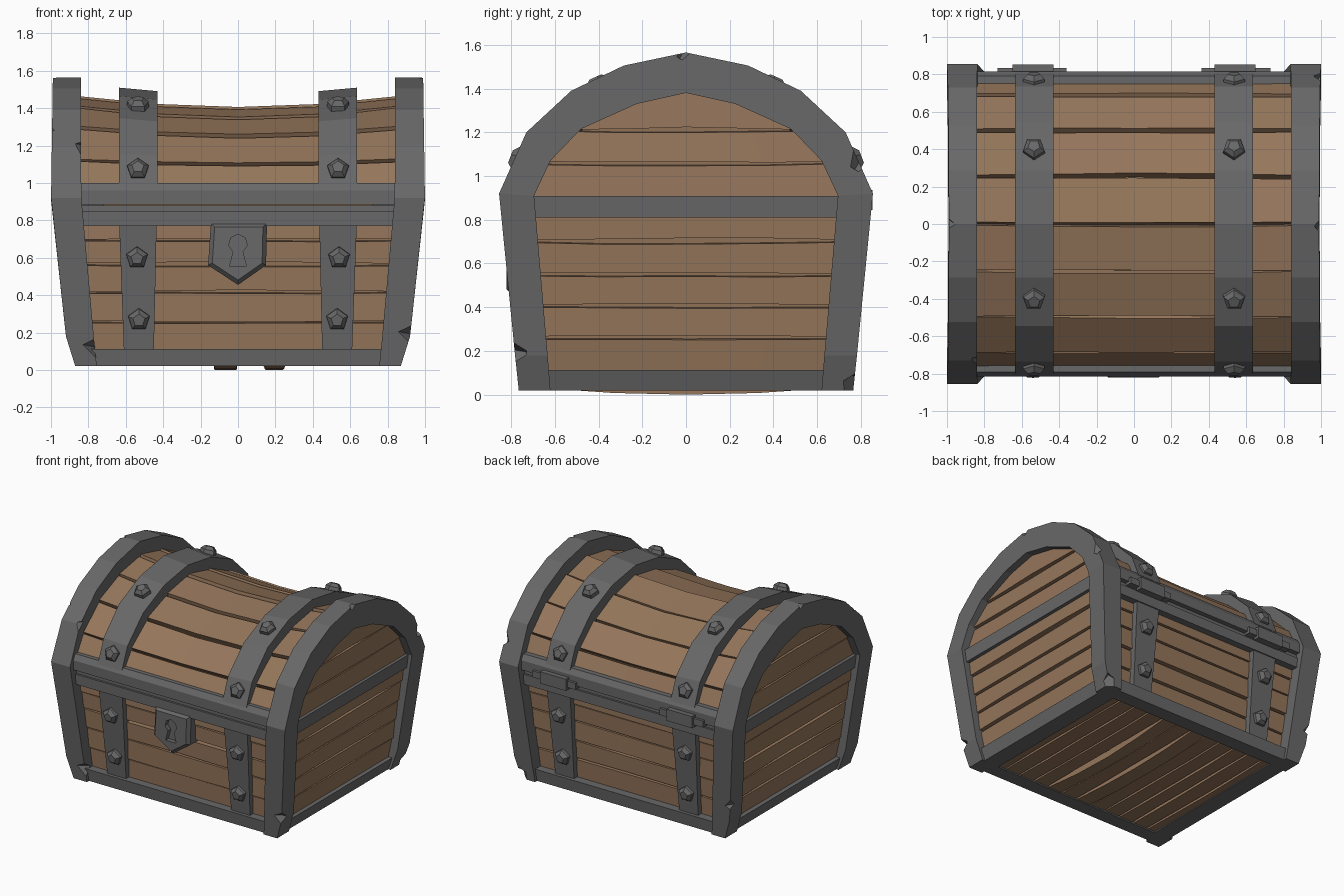
import bpy, bmesh, math, random
from mathutils import Vector as V, Matrix

if "Cube" in bpy.data.objects:
    bpy.data.objects.remove(bpy.data.objects["Cube"])

random.seed(4)


def material(name, rgb):
    m = bpy.data.materials.new(name)
    m.diffuse_color = (*rgb, 1)
    m.use_nodes = True
    m.node_tree.nodes["Principled BSDF"].inputs["Base Color"].default_value = m.diffuse_color
    return m


WOOD = material("brown wood", (0.30, 0.18, 0.104))
IRON = material("grey iron", (0.138, 0.138, 0.138))


def finish(name, bm, mat):
    bmesh.ops.recalc_face_normals(bm, faces=bm.faces)
    me = bpy.data.meshes.new(name)
    bm.to_mesh(me)
    bm.free()
    me.materials.append(mat)
    ob = bpy.data.objects.new(name, me)
    bpy.context.collection.objects.link(ob)
    return ob


def loft(bm, rings):
    """Skin a row of equal point rings and cap both ends."""
    vs = [[bm.verts.new(p) for p in r] for r in rings]
    n = len(vs[0])
    for a, b in zip(vs, vs[1:]):
        for i in range(n):
            j = (i + 1) % n
            bm.faces.new((a[i], a[j], b[j], b[i]))
    bm.faces.new(vs[0])
    bm.faces.new(vs[-1][::-1])


def interp(table, z):
    if z <= table[0][0]:
        return table[0][1]
    for (z0, a), (z1, b) in zip(table, table[1:]):
        if z <= z1:
            return a + (b - a) * (z - z0) / (z1 - z0)
    return table[-1][1]


def arch(half):
    """Mirror half a (y, z) arch, given from foot to crown."""
    return [(-y, z) for y, z in half] + [(y, z) for y, z in half[-2::-1]]


def xo(z): return interp([(.02, .87), (.18, .92), (.88, 1.0), (1.56, .99)], z)
def xi(z): return interp([(.02, .755), (.11, .765), (.95, .84)], z)
def yo(z): return interp([(.02, .765), (.9, .855)], z)


def sag(p):
    """The lid dips towards the middle of its length."""
    k = max(0, 1 - (p.x / .84) ** 2) * min(1, max(0, (p.z - 1) / .4))
    return V((p.x, p.y, p.z - .06 * k))


def plank(bm, p0, p1, q0, q1, n, warp=lambda p: p, tilt=.012, bulge=0, thick=.05):
    """Rough board: lower edge p0-p1, upper edge q0-q1, outward normal n."""
    p0, p1, q0, q1 = map(V, (p0, p1, q0, q1))
    n = V(n).normalized()
    bow_p, bow_q = random.uniform(-.004, .012), random.uniform(-.004, .012)
    t_out = random.uniform(.3, 1) * tilt
    rings = []
    for i in range(5):
        t = i / 4
        p, q = p0.lerp(p1, t), q0.lerp(q1, t)
        up = (q - p).normalized()
        c = 4 * t * (1 - t)
        p = p + up * (.006 + bow_p * c + random.uniform(-.003, .003)) + n * bulge * c
        q = q - up * (.006 + bow_q * c + random.uniform(-.003, .003)) + n * bulge * c
        rings.append([warp(v) for v in (p - n * thick, p + n * t_out, q, q - n * thick)])
    loft(bm, rings)


def box(bm, x0, x1, y0, y1, z0, z1):
    loft(bm, [[(x, y0, z0), (x, y1, z0), (x, y1, z1), (x, y0, z1)] for x in (x0, x1)])


# solid core behind the boards
bm = bmesh.new()
core = arch([(.63, .06), (.70, .9), (.64, 1.08), (.45, 1.23), (.22, 1.32), (0, 1.34)])
loft(bm, [[(s * (xo(z) - .09), y, z) for y, z in core] for s in (-1, 1)])
finish("inner_core", bm, WOOD)

# front and back boards
bm = bmesh.new()
levels = [.1, .255, .415, .565, .695, .79]
for s in (-1, 1):
    for a, b in zip(levels, levels[1:]):
        ya, yb = s * (yo(a) - .095), s * (yo(b) - .095)
        wa, wb = xi(a) + .04, xi(b) + .04
        plank(bm, (-wa, ya, a), (wa, ya, a), (-wb, yb, b), (wb, yb, b), (0, s, -.1))
finish("body_boards", bm, WOOD)

# end boards, narrowing under the arch
bm = bmesh.new()
half_w = [(.02, .69), (.9, .77), (1.13, .675), (1.3, .5), (1.42, .25), (1.47, .1)]
levels = [.1, .258, .405, .55, .70, .86, 1.06, 1.21, 1.43]
for s in (-1, 1):
    for a, b in zip(levels, levels[1:]):
        wa, wb = interp(half_w, a), interp(half_w, b)
        xa, xb = s * (xo(a) - .06), s * (xo(b) - .06)
        plank(bm, (xa, -wa, a), (xa, wa, a), (xb, -wb, b), (xb, wb, b), (s, 0, -.1))
finish("end_boards", bm, WOOD)

# curved lid boards
bm = bmesh.new()
lid = arch([(.775, .95), (.685, 1.12), (.495, 1.29), (.25, 1.405), (0, 1.455)])
for (ya, za), (yb, zb) in zip(lid, lid[1:]):
    n = (0, -(zb - za), yb - ya)
    plank(bm, (-.87, ya, za), (.87, ya, za), (-.87, yb, zb), (.87, yb, zb), n, sag, .014)
finish("lid_boards", bm, WOOD)

# floor boards running front to back
bm = bmesh.new()
for i in range(12):
    a, b = -.78 + i * .13, -.65 + i * .13
    plank(bm, (a, -.66, .03), (a, .66, .03), (b, -.66, .03), (b, .66, .03), (0, 0, -1),
          tilt=0, bulge=.03 if i in (5, 7) else .004)
finish("floor_boards", bm, WOOD)

# arched iron end frames
bm = bmesh.new()
outer = arch([(.765, .02), (.782, .18), (.855, .92), (.73, 1.2), (.525, 1.39), (.285, 1.505), (0, 1.565)])
inner = arch([(.62, .02), (.633, .18), (.695, .91), (.62, 1.07), (.48, 1.215), (.225, 1.33), (0, 1.38)])
for s in (-1, 1):
    loft(bm, [[(s * xo(a[1]), *a), (s * xi(a[1]), *a), (s * xi(b[1]), *b), (s * xo(b[1]), *b)]
              for a, b in zip(outer, inner)])
frames = finish("end_frames", bm, IRON)

# chips knocked out of the frames
bm = bmesh.new()
for loc in ((-.82, -.76, 1.2), (-.755, -.79, .12), (.93, -.80, .19), (-1.02, 0, 1.59), (1.02, 0, 1.59),
            (.88, .78, .04), (1.02, .80, 1.08), (-.95, .82, .3), (-1.02, -.66, 1.33)):
    rot = Matrix.Rotation(.7, 4, 'X') @ Matrix.Rotation(.7, 4, 'Y') @ Matrix.Rotation(.5, 4, 'Z')
    bmesh.ops.create_cube(bm, size=.09, matrix=Matrix.Translation(loc) @ rot)
chips = finish("frame_chip_cutter", bm, IRON)


def cut(ob, cutter):
    mod = ob.modifiers.new("cut", 'BOOLEAN')
    mod.operation, mod.object, mod.solver = 'DIFFERENCE', cutter, 'EXACT'
    cutter.hide_render = True
    cutter.hide_set(True)


cut(frames, chips)

# bottom rails and end bars
bm = bmesh.new()
for s in (-1, 1):
    loft(bm, [[(x, s * .63, .02), (x, s * .74, .02), (x, s * .75, .112), (x, s * .63, .112)]
              for x in (-.79, .79)])
    for z0, z1, lift in ((.02, .112, .02), (.81, .908, .03)):
        loft(bm, [[(s * .72, y, z0), (s * (xo(z0) - lift), y, z0), (s * (xo(z1) - lift), y, z1),
                   (s * .72, y, z1)] for y in (-.72, .72)])
finish("bottom_rails_and_end_bars", bm, IRON)

# rim rails where lid and body meet
bm = bmesh.new()
for s in (-1, 1):
    for z0, z1, zc, y, yc in ((.77, .848, .848, .80, .80), (.84, .88, .87, .785, .785), (.885, 1.0, .96, .815, .79)):
        loft(bm, [[(x, s * .69, z0), (x, s * y, z0), (x, s * y, (z0 + zc) / 2), (x, s * y, zc - .001),
                   (x, s * yc, z1), (x, s * .69, z1)] for x in (-.87, .87)])
finish("rim_rails", bm, IRON)

# straps over lid and down the body
bm = bmesh.new()
strap = arch([(.805, .98), (.735, 1.165), (.545, 1.37), (.285, 1.49), (0, 1.535)])
under = arch([(.72, .98), (.65, 1.1), (.48, 1.27), (.24, 1.385), (0, 1.43)])
for s in (-1, 1):
    loft(bm, [[sag(V((s * x, *p))) for x, p in ((.43, a), (.635, a), (.635, b), (.43, b))]
              for a, b in zip(strap, under)])
    for f in (-1, 1):
        loft(bm, [[(s * x0, f * (yo(z) - .05), z), (s * x1, f * (yo(z) - .05), z),
                   (s * x1, f * .66, z), (s * x0, f * .66, z)]
                  for z, x0, x1 in ((.1, .45, .61), (.78, .435, .635))])
finish("straps", bm, IRON)

# five-sided rivets
bm = bmesh.new()
for s in (-1, 1):
    for f in (-1, 1):
        for x, y, z, n in ((.54, yo(.6) - .05, .60, (0, 1, -.1)), (.53, yo(.27) - .05, .27, (0, 1, -.1)),
                           (.535, .762, 1.07, (0, 1, .38)), (.535, .40, 1.41, (0, .45, 1))):
            d = V((n[0], f * n[1], n[2])).normalized()
            m = Matrix.Translation((s * x, f * y, z)) @ d.to_track_quat('Z', 'Y').to_matrix().to_4x4()
            loft(bm, [[m @ V((r * math.sin(k * math.tau / 5), r * math.cos(k * math.tau / 5), h))
                       for k in range(5)] for r, h in ((.062, -.02), (.06, .02), (.034, .045))])
finish("rivets", bm, IRON)

# lock plate with keyhole
bm = bmesh.new()
shield = [(-.145, .785), (-.16, .56), (0, .455), (.15, .56), (.155, .785)]
loft(bm, [[(x * k, y, .64 + (z - .64) * k) for x, z in shield]
          for y, k in ((-.69, 1), (-.795, 1), (-.82, .86))])
lock = finish("lock_plate", bm, IRON)
bm = bmesh.new()
hole = [(.05 * math.sin(a), .675 + .05 * math.cos(a)) for a in [math.radians(150 - 50 * k) for k in range(7)]]
hole = [(.045, .555)] + hole + [(-.045, .555)]
loft(bm, [[(x, y, z) for x, z in hole] for y in (-.9, -.785)])
cut(lock, finish("keyhole_cutter", bm, IRON))

# back hinges
bm = bmesh.new()
for s in (-1, 1):
    box(bm, s * .36, s * .73, .78, .835, .865, .915)
    box(bm, s * .43, s * .65, .80, .853, .845, .935)
finish("hinges", bm, IRON)
